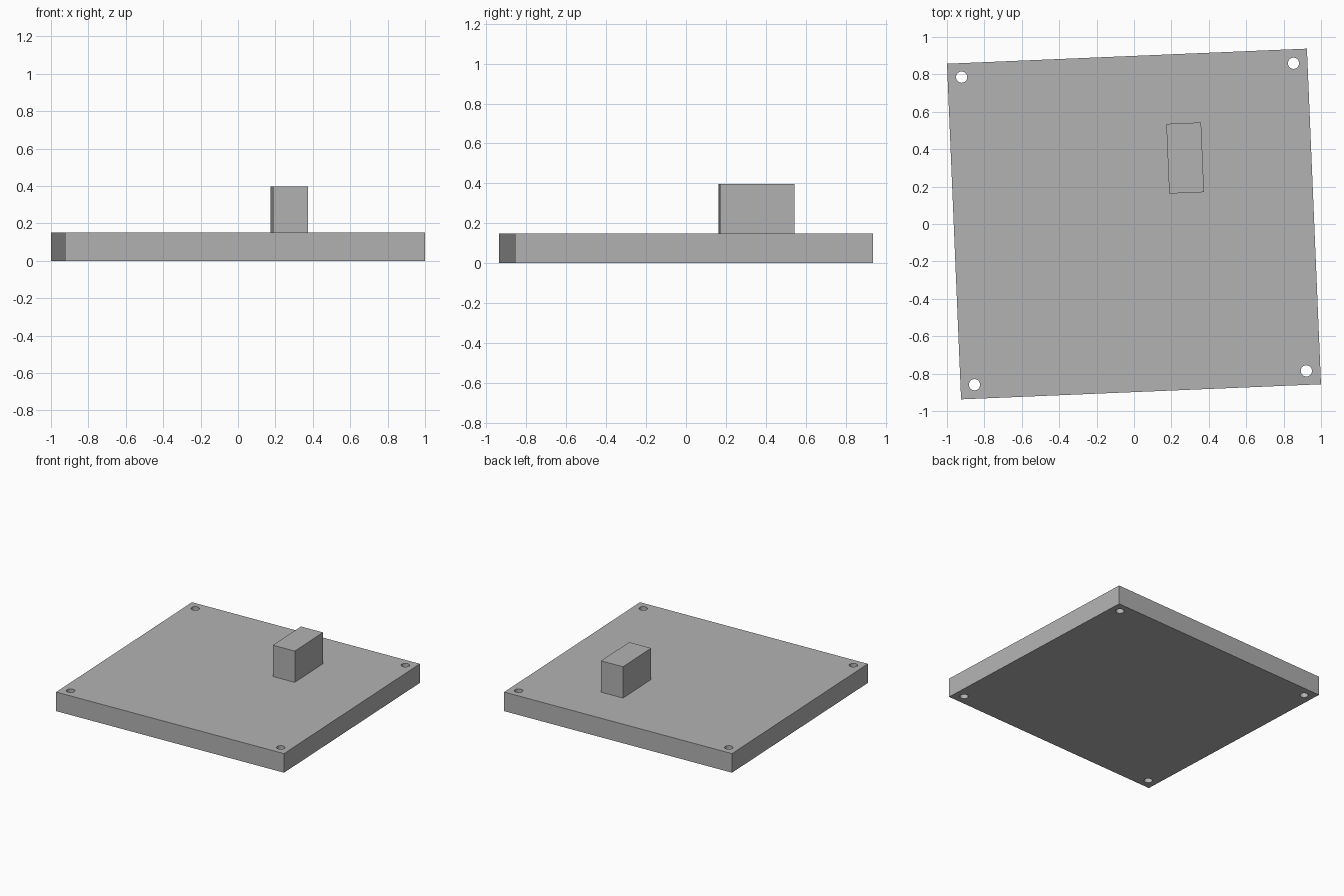
import bpy
from math import radians
from mathutils import Matrix, Vector

cube = bpy.data.objects.get("Cube")
if cube:
    bpy.data.objects.remove(cube, do_unlink=True)

TURN = Matrix.Rotation(radians(2.4), 4, 'Z')   # whole model sits slightly turned
WIDTH, DEPTH, THICK = 1.926, 1.796, 0.15
BLOCK_TOP = 0.396
INSET, HOLE_RADIUS = 0.075, 0.03

grey = bpy.data.materials.new("plain_grey")
grey.use_nodes = True
colour = (0.45, 0.45, 0.45, 1)
grey.diffuse_color = colour
grey.node_tree.nodes["Principled BSDF"].inputs["Base Color"].default_value = colour


def place(name, centre):
    obj = bpy.context.object
    obj.name = obj.data.name = name
    obj.matrix_world = TURN @ Matrix.Translation(Vector(centre))
    obj.data.materials.append(grey)
    return obj


def box(name, size, centre):
    bpy.ops.mesh.primitive_cube_add(size=1)
    obj = place(name, centre)
    obj.data.transform(Matrix.Diagonal((*size, 1)))
    return obj


# Base plate and the upright block on it
plate = box("base_plate", (WIDTH, DEPTH, THICK), (0, 0, THICK / 2))
height = BLOCK_TOP - THICK
box("upright_block", (0.186, 0.373, height), (0.288, 0.341, THICK + height / 2))

# Screw holes through the four corners
for sx, side in ((-1, "right"), (1, "left")):
    for sy, end in ((-1, "front"), (1, "back")):
        bpy.ops.mesh.primitive_cylinder_add(vertices=32, radius=HOLE_RADIUS, depth=THICK * 2)
        cutter = place(f"hole_cutter_{end}_{side}",
                       (sx * (WIDTH / 2 - INSET), sy * (DEPTH / 2 - INSET), THICK / 2))
        cutter.hide_render = True
        cutter.hide_set(True)
        cut = plate.modifiers.new(f"corner_hole_{end}_{side}", 'BOOLEAN')
        cut.operation = 'DIFFERENCE'
        cut.solver = 'EXACT'
        cut.object = cutter

# Smooth hole walls, sharp edges elsewhere
bpy.ops.object.select_all(action='DESELECT')
bpy.context.view_layer.objects.active = plate
plate.select_set(True)
for cut in list(plate.modifiers):
    bpy.ops.object.modifier_apply(modifier=cut.name)
bpy.ops.object.shade_smooth_by_angle(angle=radians(30))
